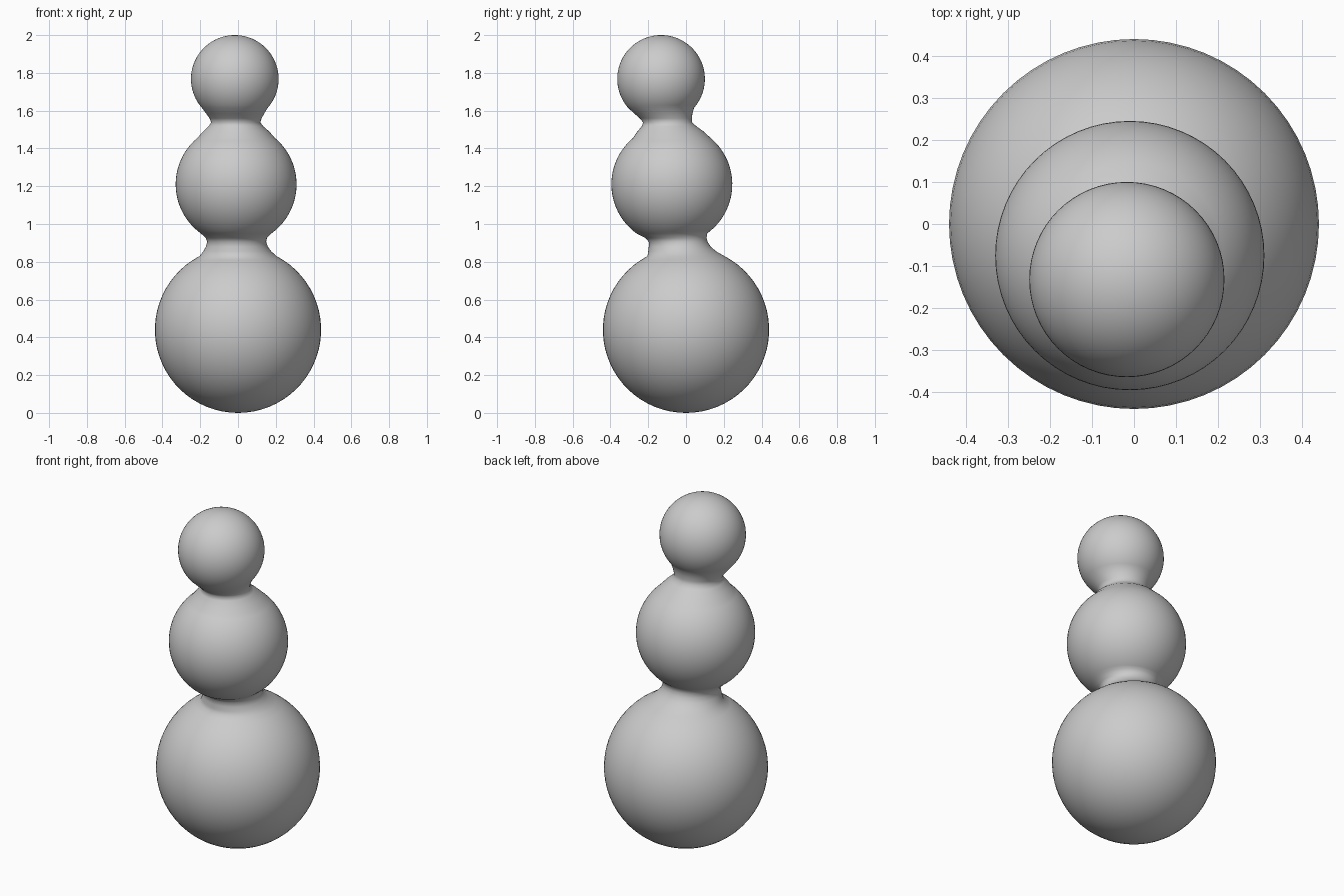
import bpy, bmesh, math

if "Cube" in bpy.data.objects:
    bpy.data.objects.remove(bpy.data.objects["Cube"])

SEG = 64

# One flat colour
mat = bpy.data.materials.new("plain grey")
mat.diffuse_color = (0.6, 0.6, 0.6, 1)
mat.use_nodes = True
mat.node_tree.nodes["Principled BSDF"].inputs["Base Color"].default_value = mat.diffuse_color


def ball(cx, cy, cz, r, z0, z1, steps=28):
    """Horizontal rings (x, y, z, radius) of a ball between two heights."""
    a0 = math.asin(max(-1, (z0 - cz) / r))
    a1 = math.asin(min(1, (z1 - cz) / r))
    out = []
    for i in range(steps + 1):
        a = a0 + (a1 - a0) * i / steps
        out.append((cx, cy, cz + r * math.sin(a), r * math.cos(a)))
    return out


rings = []
# bottom ball
rings += ball(0, 0, 0.44, 0.44, 0.0, 0.83)
# lower neck
rings += [(-0.004, -0.020, 0.855, 0.180), (-0.006, -0.033, 0.880, 0.164),
          (-0.007, -0.041, 0.905, 0.156), (-0.009, -0.053, 0.926, 0.162)]
# middle ball
rings += ball(-0.01, -0.075, 1.21, 0.32, 0.95, 1.455)
# upper neck
rings += [(-0.010, -0.082, 1.490, 0.175), (-0.011, -0.090, 1.518, 0.144),
          (-0.012, -0.097, 1.538, 0.130), (-0.013, -0.107, 1.560, 0.138),
          (-0.015, -0.120, 1.585, 0.154)]
# top ball
rings += ball(-0.017, -0.132, 1.768, 0.232, 1.615, 2.0)

# Skin the rings into one closed body
bm = bmesh.new()
bottom = bm.verts.new(rings[0][:3])
top = bm.verts.new(rings[-1][:3])
loops = []
for x, y, z, r in rings[1:-1]:
    loops.append([bm.verts.new((x + r * math.cos(2 * math.pi * k / SEG),
                                y + r * math.sin(2 * math.pi * k / SEG), z))
                  for k in range(SEG)])
for k in range(SEG):
    n = (k + 1) % SEG
    bm.faces.new((bottom, loops[0][n], loops[0][k]))
    bm.faces.new((top, loops[-1][k], loops[-1][n]))
    for a, b in zip(loops, loops[1:]):
        bm.faces.new((a[k], a[n], b[n], b[k]))
bmesh.ops.recalc_face_normals(bm, faces=bm.faces)
for f in bm.faces:
    f.smooth = True

mesh = bpy.data.meshes.new("stacked_balls")
bm.to_mesh(mesh)
bm.free()
mesh.materials.append(mat)
obj = bpy.data.objects.new("stacked_balls", mesh)
bpy.context.collection.objects.link(obj)
